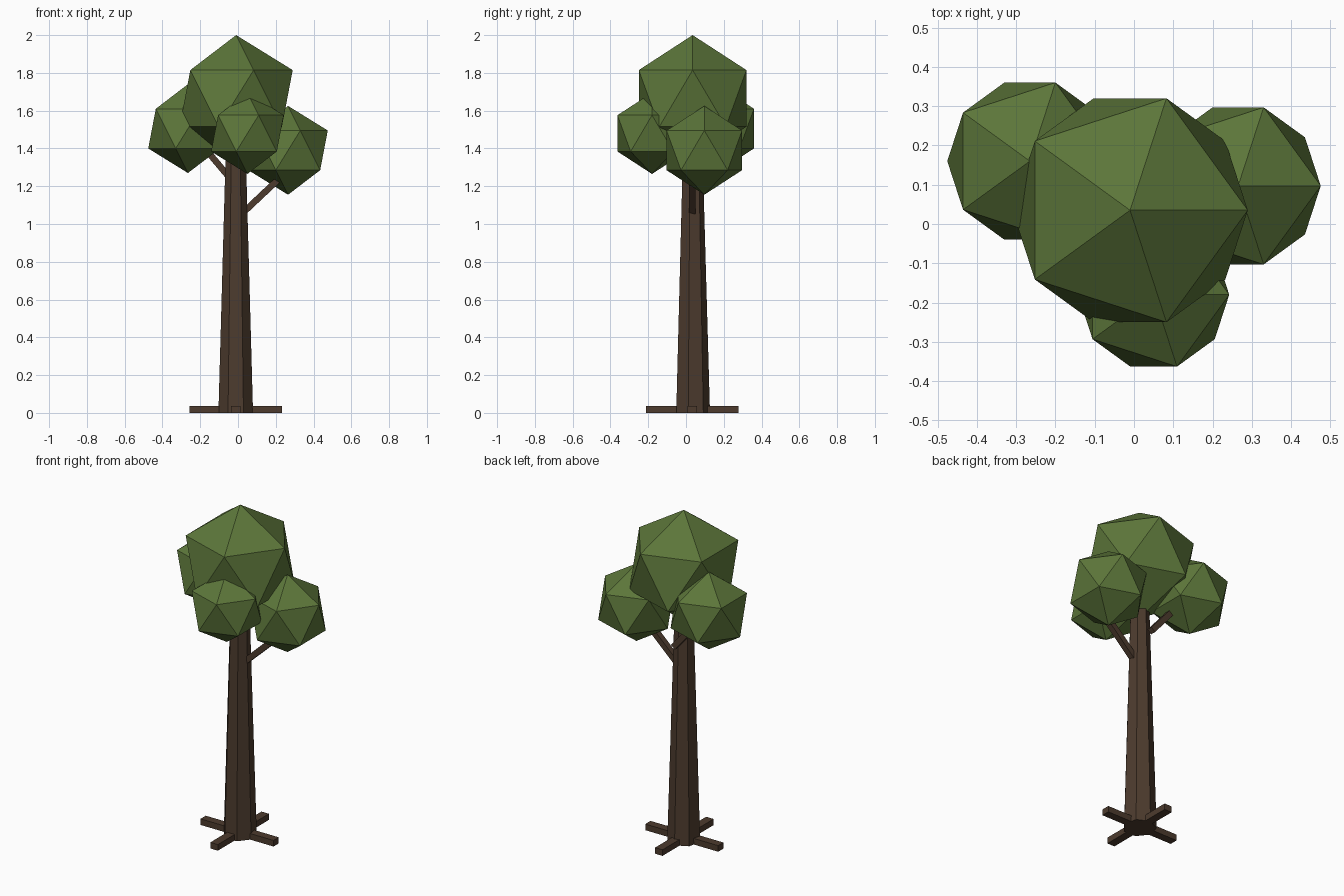
import bpy
from mathutils import Vector

cube = bpy.data.objects.get("Cube")
if cube:
    bpy.data.objects.remove(cube, do_unlink=True)


def material(name, rgb):
    m = bpy.data.materials.new(name)
    m.use_nodes = True
    m.diffuse_color = (*rgb, 1)
    m.node_tree.nodes["Principled BSDF"].inputs["Base Color"].default_value = (*rgb, 1)
    return m


LEAF = material("leaf green", (0.107, 0.181, 0.042))
BARK = material("bark brown", (0.074, 0.044, 0.027))
AXIS = Vector((-0.012, 0.033, 0))  # trunk centre line


def finish(name, mat):
    ob = bpy.context.object
    ob.name = name
    ob.data.materials.append(mat)
    return ob


def beam(name, start, end, width, height):
    """Square-section bar running from start to end."""
    start, end = Vector(start), Vector(end)
    bpy.ops.mesh.primitive_cube_add(size=1, location=(start + end) / 2)
    ob = finish(name, BARK)
    ob.scale = (width, height, (end - start).length)
    ob.rotation_euler = (end - start).to_track_quat('Z', 'Y').to_euler()
    return ob


# Tapered seven-sided trunk
TRUNK_HEIGHT = 1.4
bpy.ops.mesh.primitive_cone_add(vertices=7, radius1=0.094, radius2=0.054,
                                depth=TRUNK_HEIGHT,
                                location=AXIS + Vector((0, 0, TRUNK_HEIGHT / 2)))
finish("trunk", BARK)

# Four flat roots spreading from the trunk base
ROOT_REACH, ROOT_WIDTH, ROOT_HEIGHT = 0.245, 0.05, 0.037
for side, dx, dy in (("left", 1, 0), ("right", -1, 0), ("front", 0, -1), ("back", 0, 1)):
    middle = AXIS + Vector((dx, dy, 0)) * ROOT_REACH * 0.6
    middle.z = ROOT_HEIGHT / 2
    length = ROOT_REACH * 0.8
    bpy.ops.mesh.primitive_cube_add(size=1, location=middle)
    root = finish(side + "_root", BARK)
    root.scale = (length if dx else ROOT_WIDTH, length if dy else ROOT_WIDTH, ROOT_HEIGHT)

# Branches reaching into the side foliage
beam("left_branch", (0, 0.033, 1.035), (0.25, 0.033, 1.27), 0.034, 0.034)
beam("right_branch", (-0.015, 0.13, 1.21), (-0.2, 0.13, 1.43), 0.034, 0.034)

# Faceted foliage clumps
for name, centre, radius in (
    ("crown_foliage", (-0.01, 0.035, 1.665), 0.335),
    ("left_foliage", (0.265, 0.097, 1.39), 0.235),
    ("right_foliage", (-0.265, 0.16, 1.505), 0.235),
    ("front_foliage", (0.05, -0.18, 1.48), 0.215),
):
    bpy.ops.mesh.primitive_ico_sphere_add(subdivisions=1, radius=radius, location=centre)
    finish(name, LEAF)
